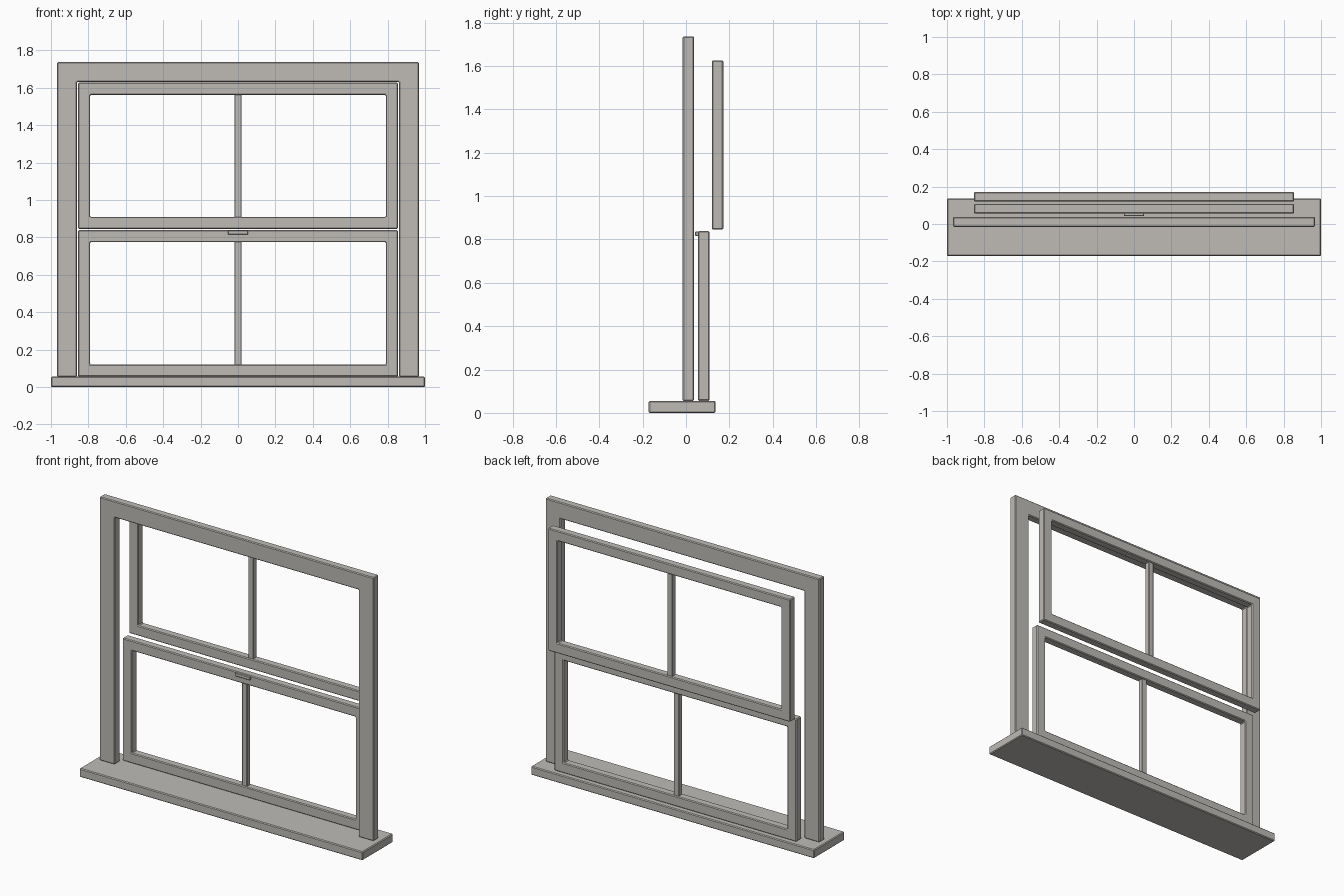
import bpy, bmesh

if "Cube" in bpy.data.objects:
    bpy.data.objects.remove(bpy.data.objects["Cube"], do_unlink=True)

paint = bpy.data.materials.new("warm_grey_paint")
paint.use_nodes = True
grey = (0.52, 0.50, 0.47, 1.0)
paint.diffuse_color = grey
paint.node_tree.nodes["Principled BSDF"].inputs["Base Color"].default_value = grey


def panel(name, xs, zs, y0, y1, holes=(), bevel=0.005):
    """Flat panel in the xz plane made of grid cells, with some cells left open."""
    bm = bmesh.new()
    verts = {(i, k): bm.verts.new((x, y0, z))
             for i, x in enumerate(xs) for k, z in enumerate(zs)}
    for i in range(len(xs) - 1):
        for k in range(len(zs) - 1):
            if (i, k) not in holes:
                bm.faces.new([verts[c] for c in
                              ((i, k), (i + 1, k), (i + 1, k + 1), (i, k + 1))])
    result = bmesh.ops.extrude_face_region(bm, geom=bm.faces[:])
    moved = [g for g in result["geom"] if isinstance(g, bmesh.types.BMVert)]
    bmesh.ops.translate(bm, verts=moved, vec=(0, y1 - y0, 0))
    bmesh.ops.recalc_face_normals(bm, faces=bm.faces[:])
    mesh = bpy.data.meshes.new(name)
    bm.to_mesh(mesh)
    bm.free()
    mesh.materials.append(paint)
    obj = bpy.data.objects.new(name, mesh)
    bpy.context.collection.objects.link(obj)
    mod = obj.modifiers.new("soft_edges", "BEVEL")
    mod.width = bevel
    mod.segments = 1
    mod.limit_method = "ANGLE"
    return obj


def sash(name, z0, z1, y0, y1):
    """Closed rectangular sash with a centre glazing bar."""
    rail = 0.065
    panel(name + "_frame", (-0.855, -0.79, 0.79, 0.855),
          (z0, z0 + rail, z1 - rail, z1), y0, y1, holes={(1, 1)})
    panel(name + "_glazing_bar", (-0.018, 0.018),
          (z0 + rail - 0.006, z1 - rail + 0.006), y0 + 0.009, y1 - 0.009, bevel=0.003)


# Sill
panel("sill", (-1, 1), (0, 0.055), -0.172, 0.137)

# Outer frame: two posts and a head, open at the bottom
panel("outer_frame", (-0.968, -0.861, 0.861, 0.968), (0.055, 1.632, 1.737),
      -0.015, 0.037, holes={(1, 0)})

# Sliding sashes, the upper one set further back
sash("lower_sash", 0.056, 0.839, 0.056, 0.108)
sash("upper_sash", 0.845, 1.627, 0.120, 0.172)

# Lift tab on the lower sash
panel("lift_handle", (-0.054, 0.054), (0.815, 0.838), 0.042, 0.06, bevel=0.003)
